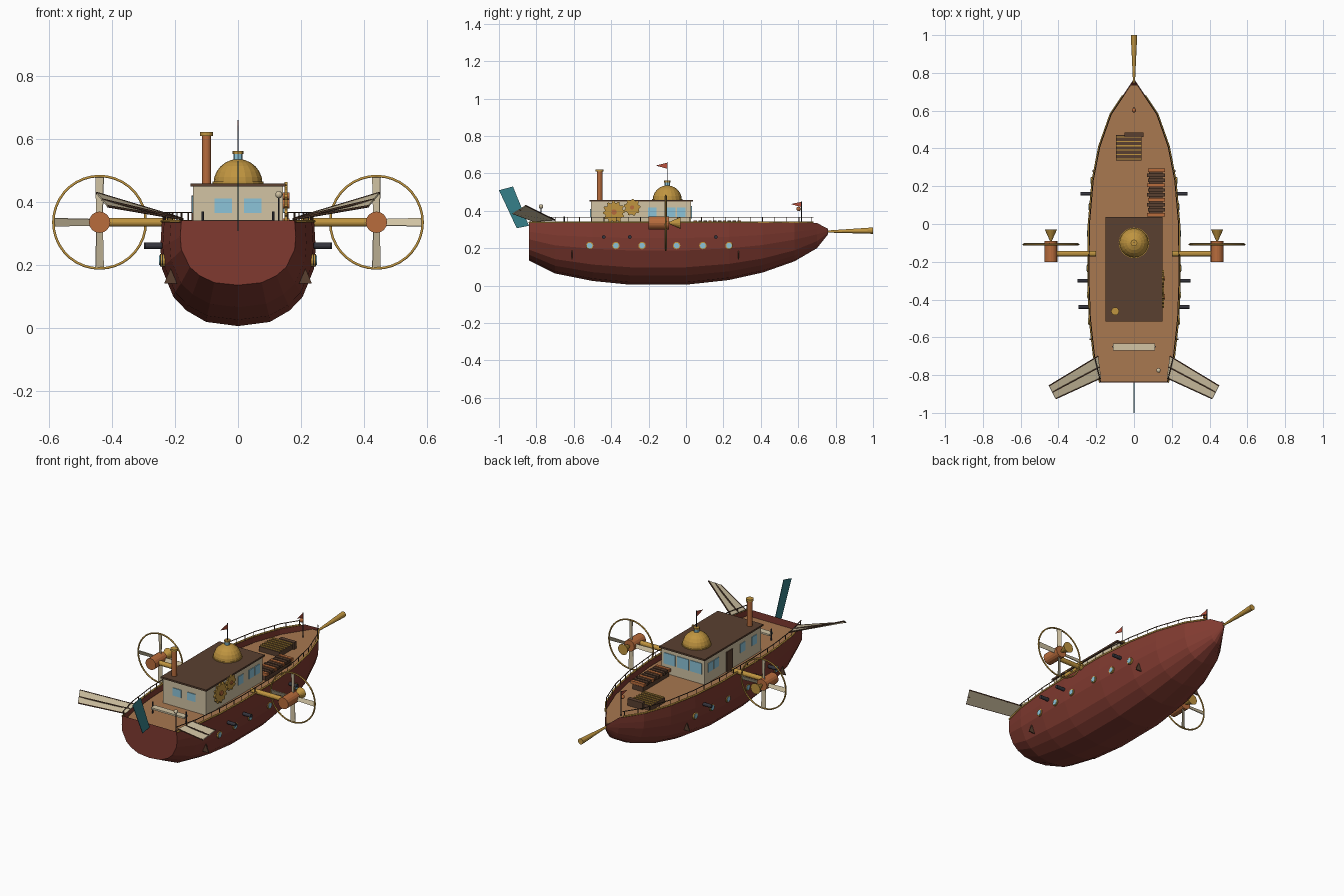
import bpy, bmesh, math
from mathutils import Vector, Matrix

if "Cube" in bpy.data.objects:
    bpy.data.objects.remove(bpy.data.objects["Cube"])

def mat(name, hexa):
    m = bpy.data.materials.new(name)
    m.diffuse_color = [((int(hexa[i:i+2], 16) / 255 + .055) / 1.055) ** 2.4 for i in (0, 2, 4)] + [1]
    m.use_nodes = True
    m.node_tree.nodes["Principled BSDF"].inputs["Base Color"].default_value = m.diffuse_color
    return m

RED, WOOD, ROOF = mat("hull_red", "803a30"), mat("deck_wood", "a87850"), mat("dark_wood", "5a4030")
WALL, GOLD, COPPER = mat("cream", "d2c4a4"), mat("brass", "c09540"), mat("copper", "b86c3c")
TEAL, GLASS, IRON = mat("teal", "36808a"), mat("glass", "8cc4d8"), mat("iron", "34343c")
FLAG = mat("flag_red", "b8503c")

def finish(name, bm, m):
    bmesh.ops.recalc_face_normals(bm, faces=bm.faces)
    me = bpy.data.meshes.new(name)
    bm.to_mesh(me)
    bm.free()
    me.materials.append(m)
    ob = bpy.data.objects.new(name, me)
    bpy.context.collection.objects.link(ob)
    return ob

def box(name, x0, x1, y0, y1, z0, z1, m):
    bm = bmesh.new()
    bmesh.ops.create_cube(bm, size=1, matrix=Matrix.Translation(((x0+x1)/2, (y0+y1)/2, (z0+z1)/2))
                          @ Matrix.Diagonal((x1-x0, y1-y0, z1-z0, 1)))
    return finish(name, bm, m)

def rod(name, a, b, r, m, r2=None, n=12):
    a, b = Vector(a), Vector(b)
    bm = bmesh.new()
    bmesh.ops.create_cone(bm, cap_ends=True, segments=n, radius1=r, radius2=r if r2 is None else r2,
                          depth=(b-a).length, matrix=Matrix.Translation((a+b)/2)
                          @ (b-a).to_track_quat('Z', 'Y').to_matrix().to_4x4())
    return finish(name, bm, m)

def plate(name, pts, t, m):
    # flat polygon thickened along its own normal
    bm = bmesh.new()
    f = bm.faces.new([bm.verts.new(p) for p in pts])
    f.normal_update()
    n = f.normal * t
    bmesh.ops.translate(bm, verts=bm.verts, vec=-n/2)
    g = bmesh.ops.extrude_face_region(bm, geom=[f], use_keep_orig=True)
    bmesh.ops.translate(bm, verts=[v for v in g['geom'] if isinstance(v, bmesh.types.BMVert)], vec=n)
    return finish(name, bm, m)

def ball(name, c, r, m):
    bm = bmesh.new()
    bmesh.ops.create_uvsphere(bm, u_segments=10, v_segments=6, radius=r, matrix=Matrix.Translation(c))
    return finish(name, bm, m)

def tube(name, pts, r, m, cyclic=False):
    cu = bpy.data.curves.new(name, 'CURVE')
    cu.dimensions = '3D'
    cu.bevel_depth, cu.bevel_resolution = r, 1
    sp = cu.splines.new('POLY')
    sp.points.add(len(pts) - 1)
    for p, q in zip(sp.points, pts):
        p.co = (*q, 1)
    sp.use_cyclic_u = cyclic
    cu.materials.append(m)
    bpy.context.collection.objects.link(bpy.data.objects.new(name, cu))

# Hull: stations of y, half width, keel height, sheer height
ST = [(-.84, .18, .135, .34), (-.7, .213, .065, .338), (-.5, .235, .025, .338), (-.3, .242, .005, .338),
      (0, .24, .005, .338), (.23, .22, .03, .338), (.41, .185, .07, .338), (.58, .125, .13, .34),
      (.7, .045, .2, .335), (.76, .006, .275, .303)]
SEC = [(1, 1), (1.02, .75), (1, .55), (.85, .28), (.68, .15), (.42, .04), (0, 0)]
SEC += [(-x, z) for x, z in SEC[-2::-1]]

def at(y, k=1):
    for a, b in zip(ST, ST[1:]):
        if y <= b[0]:
            return a[k] + (b[k]-a[k]) * (y-a[0]) / (b[0]-a[0])
    return ST[-1][k]

bm = bmesh.new()
rings = [[bm.verts.new((x*w, y, k + (t-k)*z)) for x, z in SEC] for y, w, k, t in ST]
for a, b in zip(rings, rings[1:]):
    for i in range(len(SEC)-1):
        bm.faces.new((a[i], a[i+1], b[i+1], b[i]))
bm.faces.new(rings[0])
bm.faces.new(rings[-1])
hull = finish("hull", bm, RED)
# deck sits just inside the bulwark
ys = [s[0] + .004 for s in ST[:-2]] + [.69, .735]
edge = [(max(at(y)-.004, .004), y, .297) for y in ys]
plate("deck", edge + [(-x, y, z) for x, y, z in edge[::-1]], .008, WOOD)

# Gunwale strips, railings and posts
ry = [-.84, -.7, -.5, -.3, 0, .23, .41, .58, .68]
for s in (-1, 1):
    tube("gunwale_strip", [(s*at(y), y, .338) for y in ry], .005, GOLD)
    tube("railing", [(s*(at(y)-.004), y, .366) for y in ry], .0025, ROOF)
    for i in range(24):
        y = -.83 + i * 1.5 / 23
        rod("rail_post", (s*(at(y)-.004), y, .335), (s*(at(y)-.004), y, .366), .002, ROOF, n=5)
    # Portholes, guns and small hull fins
    for y in (-.515, -.375, -.235, -.05, .09, .23):
        x = at(y)
        rod("porthole_rim", (s*(x-.015), y, .214), (s*(x+.007), y, .214), .02, GOLD)
        rod("porthole_glass", (s*x, y, .214), (s*(x+.009), y, .214), .015, GLASS)
    for y in (-.44, -.3, .16):
        rod("gun_barrel", (s*(at(y)-.03), y, .26), (s*(at(y)+.057), y, .26), .01, IRON)
    for y in (-.61, .28):
        x = at(y)
        plate("hull_fin", [(s*(x-.02), y, .215), (s*(x+.012), y, .14), (s*(x-.04), y, .14)], .006, ROOF)
    # Stern wings with ribs
    A, B, C, D = [Vector((s*x, y, z)) for x, y, z in
                  ((.19, -.7, .35), (.45, -.857, .428), (.415, -.925, .386), (.175, -.815, .345))]
    plate("stern_wing", [A, B, C, D], .005, WALL)
    for t in (0, .5, 1):
        rod("wing_rib", A.lerp(D, t), B.lerp(C, t), .004, ROOF, n=6)
    # Ducted propeller on a strut
    cx, cz, py = s*.44, .335, -.108
    rod("propeller_strut", (s*.2, -.157, cz), (cx, -.157, cz), .014, GOLD)
    rod("engine_pod", (cx, -.2, cz), (cx, -.09, cz), .034, COPPER, n=16)
    rod("engine_cone", (cx, -.09, cz), (cx, -.03, cz), .005, GOLD, .032, 16)
    tube("propeller_ring", [(cx + .147*math.cos(i*math.pi/18), py, cz + .147*math.sin(i*math.pi/18))
                            for i in range(36)], .0045, GOLD, True)
    for i in range(4):
        R = Matrix.Translation((cx, py, cz)) @ Matrix.Rotation(i*math.pi/2, 4, 'Y')
        plate("propeller_blade", [R @ Vector(p) for p in ((.02, -.005, -.01), (.143, -.005, -.013),
                                  (.143, .005, .013), (.02, .005, .01))], .004, WALL)

# Cabin with roof, windows and door
box("cabin", -.143, .143, -.508, .028, .297, .45, WALL)
box("cabin_roof", -.151, .151, -.517, .038, .449, .459, ROOF)
for x in (-.047, .047):
    box("stern_window", x-.028, x+.028, -.512, -.5, .364, .41, GLASS)
for x in (-.088, 0, .088):
    box("bow_window", x-.038, x+.038, .02, .032, .36, .425, GLASS)
for s, spots in ((1, (-.18, -.08, -.025)), (-1, (-.025, -.08, -.33, -.44))):
    for y in spots:
        x = sorted((s*.135, s*.147))
        box("side_window", *x, y-.023, y+.023, .365, .418, GLASS)
box("cabin_door", -.148, -.135, -.235, -.175, .3, .42, ROOF)

# Dome with lantern and flag
bm = bmesh.new()
bmesh.ops.create_uvsphere(bm, u_segments=20, v_segments=12, radius=.078,
                          matrix=Matrix.Translation((0, -.1, .458)))
bmesh.ops.delete(bm, geom=[v for v in bm.verts if v.co.z < .455], context='VERTS')
finish("dome", bm, GOLD)
rod("dome_base", (0, -.1, .455), (0, -.1, .464), .081, GOLD, n=20)
rod("dome_lantern", (0, -.1, .53), (0, -.1, .554), .015, GLASS, n=8)
rod("lantern_cap", (0, -.1, .552), (0, -.1, .561), .018, GOLD, n=8)
rod("flag_pole", (0, -.1, .55), (0, -.1, .66), .002, IRON, n=6)
plate("flag", [(0, -.1, .657), (0, -.163, .642), (0, -.1, .625)], .002, FLAG)

# Chimney
rod("chimney", (-.1, -.462, .455), (-.1, -.462, .615), .015, COPPER, n=14)
rod("chimney_cap", (-.1, -.462, .61), (-.1, -.462, .622), .021, GOLD, n=14)

# Gears on the cabin wall
def gear(name, y, z, r, teeth):
    pts = []
    for i in range(teeth * 4):
        a, q = i * math.pi / (2*teeth), r if i % 4 < 2 else r * .82
        pts.append((.153, y + q*math.cos(a), z + q*math.sin(a)))
    plate(name, pts, .009, GOLD)
    rod(name + "_hub", (.143, y, z), (.163, y, z), r*.25, COPPER)

gear("large_gear", -.385, .393, .06, 12)
gear("small_gear", -.288, .418, .045, 9)

# Slatted hatch, slatted plank stack, stern bench
box("hatch_base", -.095, .04, .335, .47, .297, .33, ROOF)
for i in range(6):
    y = .345 + i*.023
    box("hatch_slat", -.095, .04, y-.003, y+.003, .33, .337, GOLD)
box("hatch_hinge", -.05, .05, .46, .485, .3, .342, ROOF)
box("stair_base", .08, .15, .045, .295, .297, .33, ROOF)
for i in range(10):
    y = .05 + i*.026
    box("stair_slat", .07 + (i % 2)*.004, .163, y-.009, y+.009, .33, .347, COPPER if i % 3 == 0 else ROOF)
box("stern_bench", -.11, .11, -.67, -.632, .333, .343, WALL)
for x in (-.112, .112):
    rod("bench_post", (x, -.65, .297), (x, -.65, .37), .004, IRON, n=6)

# Lamps and bow flag
rod("stern_lamp_post", (.13, -.775, .297), (.13, -.775, .42), .003, IRON, n=6)
ball("stern_lamp", (.13, -.775, .423), .012, WALL)
rod("bow_flag_pole", (0, .617, .297), (0, .617, .45), .003, IRON, n=6)
plate("bow_flag", [(0, .617, .448), (0, .56, .436), (0, .617, .42)], .002, FLAG)
ball("bow_lamp", (0, .602, .41), .012, COPPER)

# Bowsprit and rudder
rod("bowsprit", (0, .745, .289), (0, 1, .294), .005, GOLD, .017, 12)
plate("rudder", [(0, -1, .51), (0, -.925, .53), (0, -.84, .32), (0, -.905, .307)], .003, TEAL)
